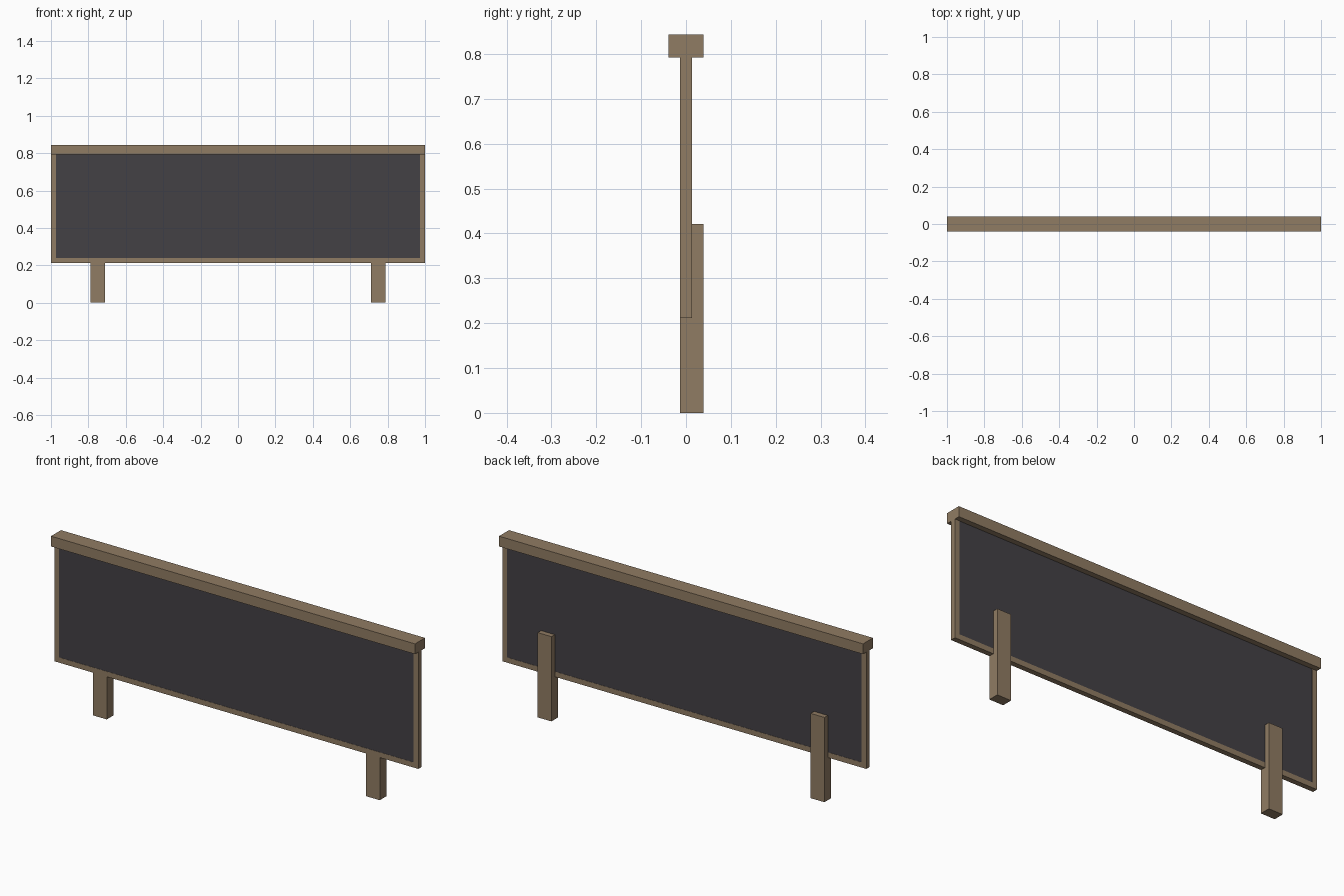
import bpy, bmesh

if "Cube" in bpy.data.objects:
    bpy.data.objects.remove(bpy.data.objects["Cube"])


def material(name, rgb):
    m = bpy.data.materials.new(name)
    m.diffuse_color = (*rgb, 1)
    m.use_nodes = True
    m.node_tree.nodes["Principled BSDF"].inputs["Base Color"].default_value = m.diffuse_color
    return m


wood = material("wood", (0.28, 0.20, 0.125))
slate = material("dark_board", (0.056, 0.052, 0.060))


def extrude_x(name, profile, x0, x1, mat):
    """Extrude a (y, z) profile along x."""
    bm = bmesh.new()
    face = bm.faces.new([bm.verts.new((x0, y, z)) for y, z in profile])
    ext = bmesh.ops.extrude_face_region(bm, geom=[face])
    verts = [g for g in ext["geom"] if isinstance(g, bmesh.types.BMVert)]
    bmesh.ops.translate(bm, verts=verts, vec=(x1 - x0, 0, 0))
    bmesh.ops.recalc_face_normals(bm, faces=bm.faces)
    me = bpy.data.meshes.new(name)
    bm.to_mesh(me)
    bm.free()
    me.materials.append(mat)
    ob = bpy.data.objects.new(name, me)
    bpy.context.collection.objects.link(ob)
    return ob


def box(name, x0, x1, y, z0, z1, mat):
    """Box centred on y = 0 with half depth y."""
    return extrude_x(name, [(-y, z0), (y, z0), (y, z1), (-y, z1)], x0, x1, mat)


BOTTOM, CAP, TOP = 0.212, 0.792, 0.843   # heights of the board
T, D, W = 0.013, 0.039, 0.026            # frame half depth, cap half depth, border

# Board, bottom rail and top cap
box("board_panel", -1 + W, 1 - W, T - 0.001, BOTTOM + W, CAP, slate)
box("bottom_rail", -1 + W, 1 - W, T, BOTTOM, BOTTOM + W, wood)
box("top_cap", -1, 1, D, CAP, TOP, wood)

# Side stiles and notched legs, on both sides
leg_profile = [(-T, 0), (D, 0), (D, 0.421), (T, 0.421), (T, BOTTOM), (-T, BOTTOM)]
for side, s in (("left", -1), ("right", 1)):
    x0, x1 = sorted((s * (1 - W), s))
    box(side + "_stile", x0, x1, T, BOTTOM, CAP, wood)
    c = s * 0.75
    extrude_x(side + "_leg", leg_profile, c - 0.038, c + 0.038, wood)
